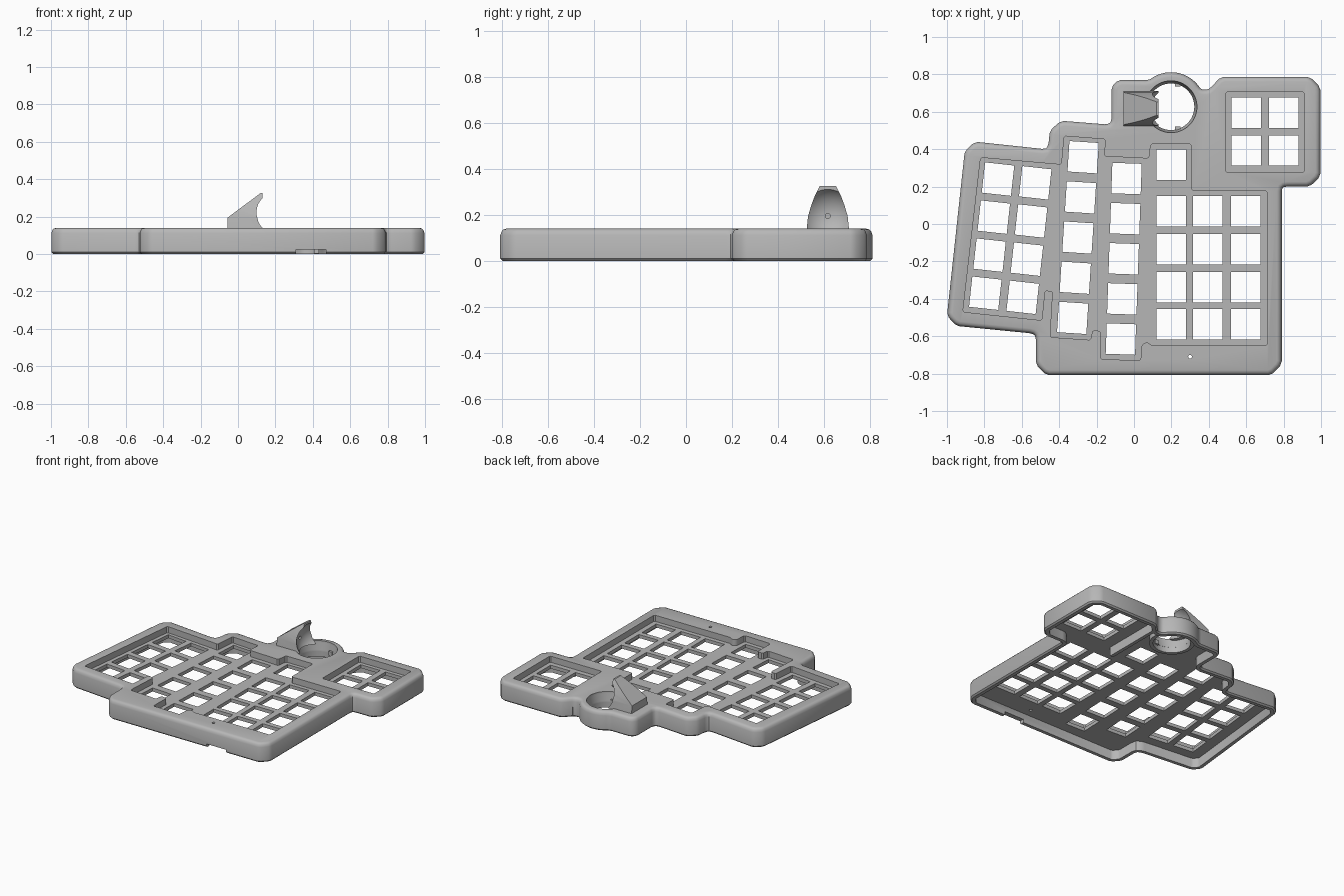
import bpy, bmesh
from math import sin, cos, radians
from mathutils import Vector

if "Cube" in bpy.data.objects:
    bpy.data.objects.remove(bpy.data.objects["Cube"])

grey = bpy.data.materials.new("plain_grey")
grey.use_nodes = True
grey.diffuse_color = (0.47, 0.47, 0.47, 1)
grey.node_tree.nodes["Principled BSDF"].inputs["Base Color"].default_value = grey.diffuse_color

H, FLOOR, UNDER = 0.14, 0.095, 0.07      # case height, key plate top and underside
RING = Vector((0.198, 0.627))            # thumb stick centre


def finish(name, bm):
    bmesh.ops.recalc_face_normals(bm, faces=bm.faces)
    me = bpy.data.meshes.new(name)
    bm.to_mesh(me)
    bm.free()
    me.materials.append(grey)
    ob = bpy.data.objects.new(name, me)
    bpy.context.collection.objects.link(ob)
    return ob


def loft(name, stacks):
    """Solids made from stacked loops; several separate solids may share one mesh."""
    bm = bmesh.new()
    for loops in stacks:
        rings = [[bm.verts.new(p) for p in loop] for loop in loops]
        n = len(rings[0])
        for a, b in zip(rings, rings[1:]):
            for i in range(n):
                j = (i + 1) % n
                bm.faces.new((a[i], a[j], b[j], b[i]))
        bm.faces.new(rings[0][::-1])
        bm.faces.new(rings[-1])
    return finish(name, bm)


def offset(pts, d):
    """Move a counter-clockwise outline inwards by d."""
    out = []
    for i, p in enumerate(pts):
        e1 = (p - pts[i - 1]).normalized()
        e2 = (pts[(i + 1) % len(pts)] - p).normalized()
        n1, n2 = Vector((-e1.y, e1.x)), Vector((-e2.y, e2.x))
        out.append(p + (n1 + n2) * d / (1 + n1.dot(n2)))
    return out


def soften(pts, r=0.015):
    """Blunt each corner of an outline."""
    out = []
    for i, p in enumerate(pts):
        for q in (pts[i - 1], pts[(i + 1) % len(pts)]):
            v = q - p
            out.append(p + v.normalized() * min(r, v.length / 4))
    return out


def at(pts, z):
    return [(p.x, p.y, z) for p in pts]


def prism(pts, z0, z1):
    return [at(pts, z0), at(pts, z1)]


def rect(cx, cy, w, h, tilt=0):
    c, s = cos(radians(tilt)), sin(radians(tilt))
    corners = ((-w, -h), (w, -h), (w, h), (-w, h))
    return [Vector((cx + (x * c - y * s) / 2, cy + (x * s + y * c) / 2)) for x, y in corners]


def circle(c, r, n=48):
    return [c + Vector((cos(radians(360 * i / n)), sin(radians(360 * i / n)))) * r for i in range(n)]


def cut(target, cutter):
    m = target.modifiers.new("cut", "BOOLEAN")
    m.operation, m.solver, m.object = "DIFFERENCE", "EXACT", cutter
    bpy.context.view_layer.objects.active = target
    bpy.ops.object.modifier_apply(modifier=m.name)
    bpy.data.objects.remove(cutter)


def smooth(ob, angle=35):
    bpy.ops.object.select_all(action="DESELECT")
    ob.select_set(True)
    bpy.context.view_layer.objects.active = ob
    bpy.ops.object.shade_smooth_by_angle(angle=radians(angle))


# Case outline, with the round thumb stick housing at the back
outline = [Vector(p) for p in (
    (-.85, .44), (-.905, .39), (-1, -.49), (-.95, -.545), (-.545, -.585), (-.525, -.6),
    (-.525, -.75), (-.47, -.808), (.735, -.808), (.79, -.75), (.79, .19), (.805, .2),
    (.94, .2), (.997, .255), (.997, .73), (.94, .787), (.465, .787), (.415, .735), (.395, .718))]
outline += [RING + Vector((cos(radians(a)), sin(radians(a)))) * .185 for a in range(30, 131, 10)]
outline += [Vector(p) for p in (
    (-.085, .77), (-.12, .735), (-.12, .55), (-.14, .532), (-.39, .552), (-.45, .5),
    (-.458, .42), (-.475, .4))]
outline = soften(outline)
case = loft("case", [[at(offset(outline, d), z) for d, z in (
    (.01, 0), (0, .01), (0, H - .028), (.006, H - .012), (.013, H - .004), (.026, H))]])

# Hollow underside
cut(case, loft("cavity", [prism(offset(outline, .035), -.1, UNDER)]))

# Sunken key areas
main_recess = [Vector(p) for p in (
    (-.82, .355), (-.915, -.47), (-.493, -.515), (-.477, -.355), (-.434, -.36), (-.448, -.605),
    (-.232, -.62), (-.222, -.568), (-.178, -.572), (-.18, -.722), (.035, -.73), (.042, -.645),
    (.07, -.63), (.095, -.65), (.712, -.65), (.712, .178), (.308, .178), (.308, .427),
    (.09, .427), (.08, .35), (-.16, .362), (-.153, .453), (-.373, .47), (-.387, .317))]
pad_recess = rect(.7, .49, .42, .43)
cut(case, loft("recesses", [prism(soften(main_recess, .008), FLOOR, .3),
                            prism(soften(pad_recess, .008), FLOOR, .3)]))

# Key openings
keys = []


def key_column(top, bottom, count, tilt=0):
    a, b = Vector(top), Vector(bottom)
    for i in range(count):
        p = a.lerp(b, i / (count - 1))
        keys.append(prism(rect(p.x, p.y, .157, .163, tilt), 0.03, .12))


key_column((-.727, .24), (-.795, -.37), 4, -6.3)
key_column((-.528, .22), (-.595, -.392), 4, -6.3)
key_column((-.272, .357), (-.328, -.502), 5, -3.7)
key_column((-.04, .243), (-.07, -.615), 5, -2)
key_column((.199, .318), (.199, -.537), 2)
for x in (.199, .394, .597):
    key_column((x, .067), (x, -.337), 3)
for x in (.394, .597):
    keys.append(prism(rect(x, -.537, .157, .163), .03, .12))
for x in (.6, .8):
    key_column((x, .596), (x, .393), 2)
cut(case, loft("key_holes", keys))

# Thumb stick bowl, small reset hole and cable notch in the front wall
cut(case, loft("openings", [
    [at(circle(RING, r), z) for r, z in ((.122, .02), (.125, .08), (.138, .125), (.141, .2))],
    prism(circle(Vector((.3, -.71)), .01, 16), .03, .2),
    prism(rect(.39, -.8, .16, .1), -.05, .025)]))
smooth(case)

# Collar hanging below the thumb stick bowl
collar = loft("stick_collar", [prism(circle(RING, .15), .03, UNDER + .002)])
cut(collar, loft("collar_bore", [prism(circle(RING, .125), -.1, .2)]))
smooth(collar)

# Pivot tabs inside the bowl
loft("pivot_tabs", [prism(rect(RING.x + .035, RING.y + s * .118, .03, .022), .06, .09)
                    for s in (-1, 1)])

# Inner rib between the main area and the small key pad
loft("inner_rib", [prism(rect(.42, .5, .025, .46), .004, UNDER + .002)])

# Thumb guard: tapered fin scooped by a sphere, with a sensor hole
fin = []
for z, x, half in ((.13, -.055, .093), (.195, -.055, .086), (.24, .005, .073),
                   (.285, .066, .056), (.325, .12, .036)):
    fin.append(at(rect((x + .132) / 2, RING.y - .01, .132 - x, half * 2), z))
guard = loft("thumb_guard", [fin])
ball = bmesh.new()
bmesh.ops.create_uvsphere(ball, u_segments=48, v_segments=32, radius=.13)
bmesh.ops.translate(ball, verts=ball.verts, vec=(.2, RING.y - .01, .2))
cut(guard, finish("scoop", ball))
bore = [(0, p.x + RING.y - .01, p.y + .195) for p in circle(Vector((0, 0)), .011, 16)]
cut(guard, loft("sensor_bore", [[bore, [(.2, y, z) for _, y, z in bore]]]))
smooth(guard)
